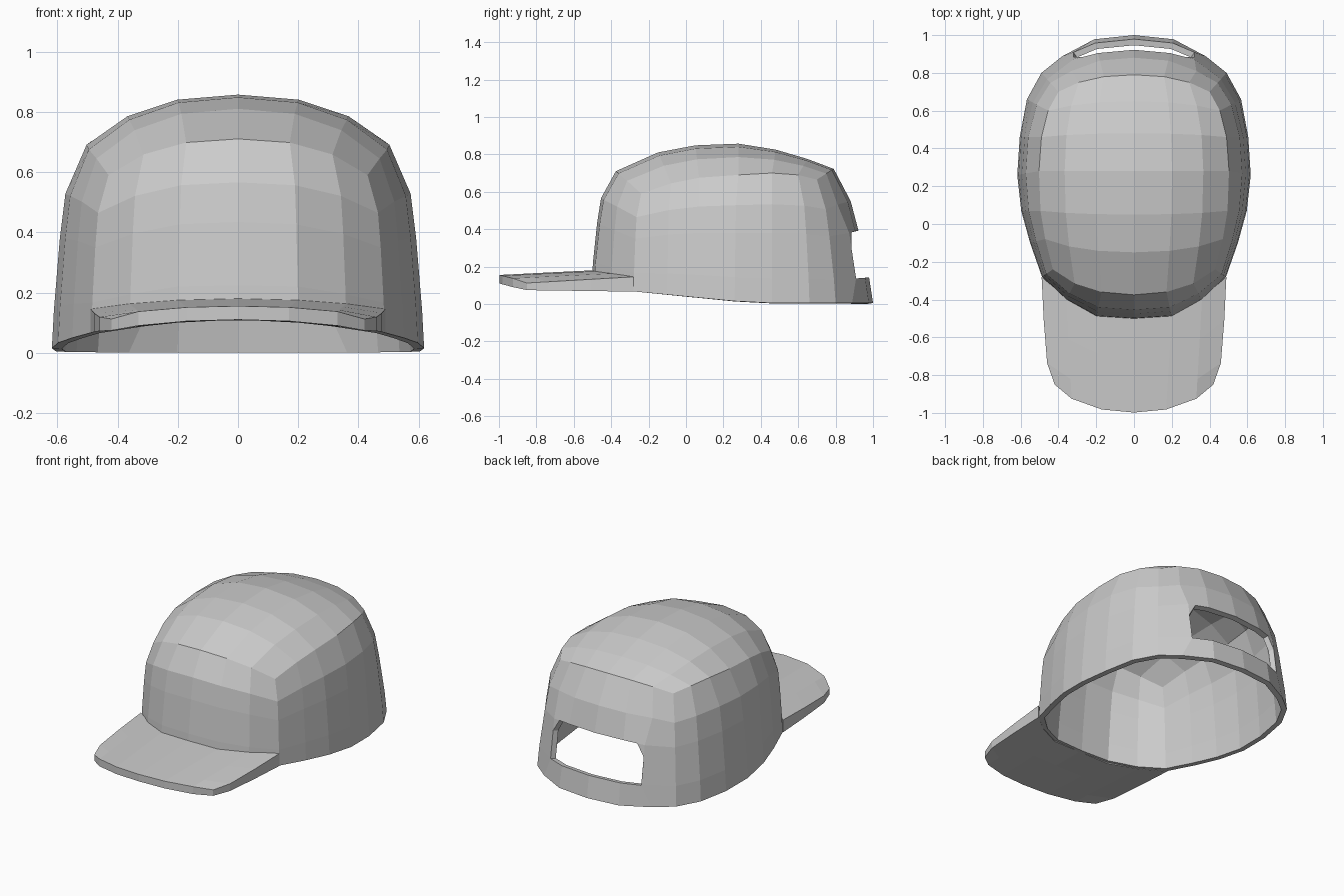
import bpy, bmesh
from mathutils import Vector

if "Cube" in bpy.data.objects:
    bpy.data.objects.remove(bpy.data.objects["Cube"])


def make_object(name, quads):
    """Build a welded mesh from faces given as lists of points."""
    bm = bmesh.new()
    for q in quads:
        bm.faces.new([bm.verts.new(p) for p in q])
    bmesh.ops.remove_doubles(bm, verts=bm.verts, dist=0.0005)
    bmesh.ops.recalc_face_normals(bm, faces=bm.faces)
    me = bpy.data.meshes.new(name)
    bm.to_mesh(me)
    bm.free()
    ob = bpy.data.objects.new(name, me)
    bpy.context.collection.objects.link(ob)
    return ob


def interp(x, pts):
    """Piecewise linear lookup."""
    for (a, fa), (b, fb) in zip(pts, pts[1:]):
        if x <= b:
            return fa + (fb - fa) * max(0, (x - a) / (b - a))
    return pts[-1][1]


def sign(i):
    return (i > 0) - (i < 0)


# Crown top: a 6 x 6 grid described by its centre line and its side edge
CENTRE_Y = [-.375, -.15, .05, .28, .48, .65, .79]
CENTRE_Z = [.71, .81, .848, .857, .825, .775, .722]
SIDE_X = [.43, .47, .495, .503, .49, .455, .40]
SIDE_Z = [.59, .645, .675, .69, .70, .69, .665]
SIDE_DY = [.135, .07, .02, 0, -.02, -.05, -.09]


def top(i, j):
    a = abs(i)
    return Vector((sign(i) * SIDE_X[j] * [0, .4, .73, 1][a],
                   CENTRE_Y[j] + SIDE_DY[j] * (a / 3) ** 2,
                   CENTRE_Z[j] - (CENTRE_Z[j] - SIDE_Z[j]) * [0, .1, .43, 1][a]))


# Crown rim: plan outline split into front, side and back runs
FRONT = [(0, -.505), (.2, -.492), (.36, -.402), (.487, -.28)]
BACK = [(0, 1), (.21, .978), (.38, .888), (.49, .8)]
SIDE = [(.487, -.28), (.55, -.1), (.597, .07), (.618, .26), (.605, .46),
        (.567, .66), (.49, .8)]
RIM_Z = [(-.5, .11), (-.4, .085), (-.28, .067), (0, .04), (.26, .015), (.45, .005), (1, .005)]


def base(i, j):
    run = FRONT[abs(i)] if j == 0 else BACK[abs(i)] if j == 6 else SIDE[j]
    return Vector((sign(i) * run[0], run[1], interp(run[1], RIM_Z)))


# Wall rings: height fraction, and inward fraction at the sides and back
LEVELS = [0, .19, .54, .76, 1]
Q_SIDE = [0, .06, .23, .39, 1]
Q_BACK = [0, .10, .37, .57, 1]


def wall(i, j, k):
    b, t = base(i, j), top(i, j)
    w = min(1, max(0, (b.y - .5) / .4))
    q = Q_SIDE[k] * (1 - w) + Q_BACK[k] * w
    p = b.lerp(t, q)
    p.z = b.z + (t.z - b.z) * LEVELS[k]
    if j == 6 and abs(i) == 2 and k in (1, 2):   # sides of the strap opening
        p.x = sign(i) * .32
        p.y += .035
    return p


R = range(-3, 3)
quads = [[top(i, j), top(i + 1, j), top(i + 1, j + 1), top(i, j + 1)]
         for i in R for j in range(6)]
loop = ([(i, 0) for i in R] + [(3, j) for j in range(6)] +
        [(-i, 6) for i in R] + [(-3, 6 - j) for j in range(6)])
for (a, b) in zip(loop, loop[1:] + loop[:1]):
    for k in range(4):
        q = [wall(*a, k), wall(*b, k), wall(*b, k + 1), wall(*a, k + 1)]
        # leave the strap opening at the back, with its upper corners cut off
        if a[1] == b[1] == 6 and max(abs(a[0]), abs(b[0])) < 3 and k == 1:
            if abs(a[0]) == 2:
                quads.append([q[3], q[3].lerp(q[0], .3), q[3].lerp(q[2], .35)])
            elif abs(b[0]) == 2:
                quads.append([q[2], q[2].lerp(q[3], .35), q[2].lerp(q[1], .3)])
            continue
        # give neighbouring faces the matching corner-cut points
        if a[1] == b[1] == 6:
            pa, pb = abs(a[0]), abs(b[0])
            if k == 1 and pa == 3:
                q.insert(2, q[2].lerp(q[1], .3))
            elif k == 1 and pb == 3:
                q.append(q[3].lerp(q[0], .3))
            elif k == 2 and pa == 2 and pb == 1:
                q.insert(1, q[0].lerp(q[1], .35))
            elif k == 2 and pa == 1 and pb == 2:
                q.insert(1, q[1].lerp(q[0], .35))
        quads.append(q)
crown = make_object("crown", quads)
mod = crown.modifiers.new("thickness", 'SOLIDIFY')
mod.thickness = .033
mod.offset = -1

# Brim: slab running from the front of the crown to a rounded front edge
TIP = [(0, -.998), (.17, -.982), (.33, -.925), (.42, -.85)]
V = [0, .4, .8, 1]
EDGE_X = [.489, .478, .46, .42]


def brim_point(i, r, lower):
    a = abs(i)
    v = V[r]
    (x0, y0), (x1, y1) = FRONT[a], TIP[a]
    x = EDGE_X[r] if a == 3 else x0 + (x1 - x0) * v
    y = y0 + (y1 - y0) * v + (.012 if r == 0 and a < 3 else 0)
    if lower:
        z0, z1 = [.11, .1, .083, .066][a], [.11, .105, .09, .074][a]
    else:
        z0, z1 = [.18, .175, .163, .145][a], [.155, .151, .137, .112][a]
    return Vector((sign(i) * x, y, z0 + (z1 - z0) * v))


quads = []
for lower in (False, True):
    quads += [[brim_point(i, r, lower), brim_point(i + 1, r, lower),
               brim_point(i + 1, r + 1, lower), brim_point(i, r + 1, lower)]
              for i in R for r in range(3)]
edge = ([(i, 0) for i in R] + [(3, r) for r in range(3)] +
        [(-i, 3) for i in R] + [(-3, 3 - r) for r in range(3)])
for a, b in zip(edge, edge[1:] + edge[:1]):
    quads.append([brim_point(*a, False), brim_point(*b, False),
                  brim_point(*b, True), brim_point(*a, True)])
make_object("brim", quads)
